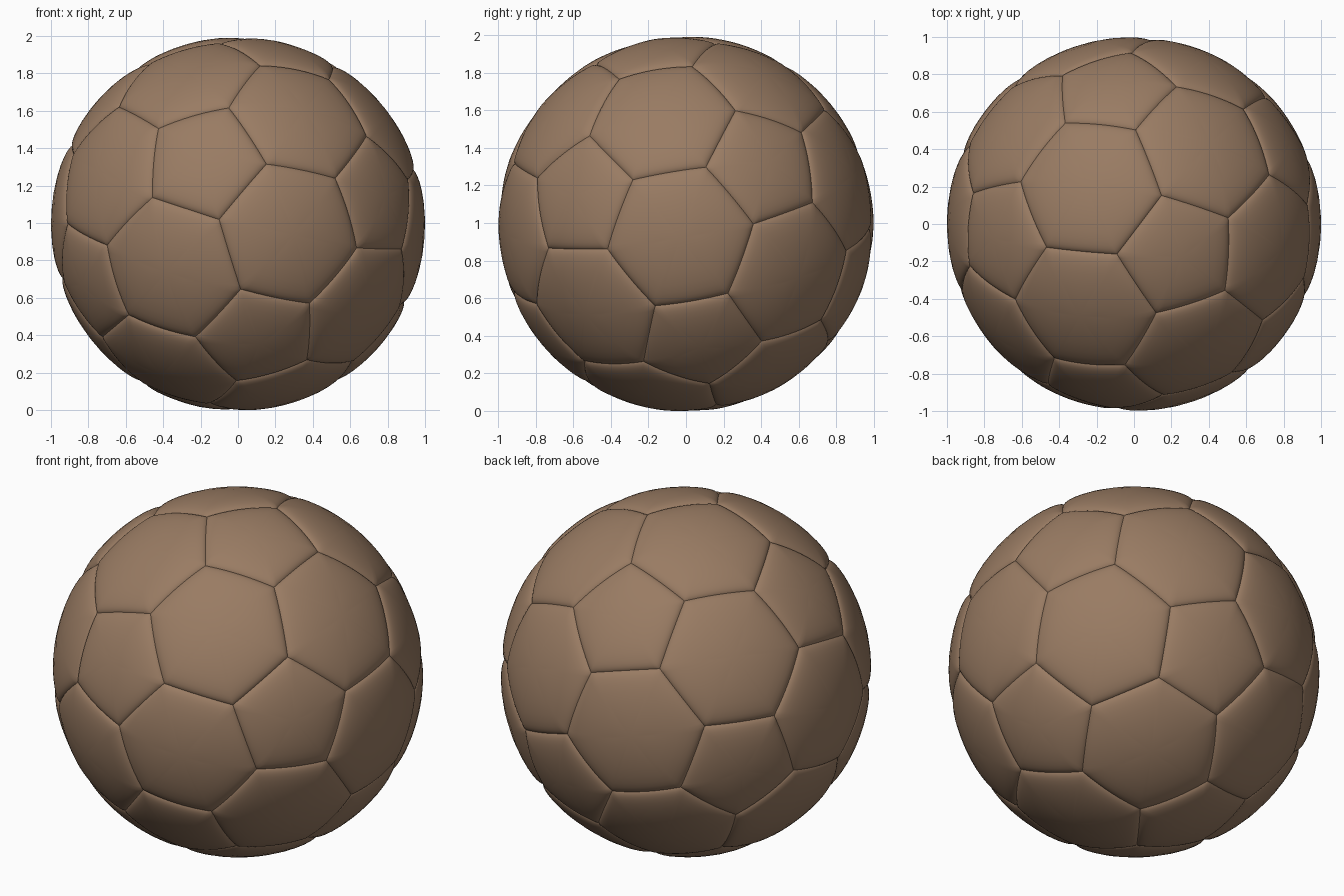
import bpy
import bmesh
import math
from itertools import combinations
from mathutils import Vector

if "Cube" in bpy.data.objects:
    bpy.data.objects.remove(bpy.data.objects["Cube"])

SEGMENTS = 16                                   # steps along each seam
RINGS = (0, .25, .48, .66, .78, .86, .91, .945, .968, .984, .993, 1)

# Orientation: one pentagon axis and the turn about it
axis = Vector((.786, -.594, .149)).normalized()
turn = Vector((.84, .43, .328)) + Vector((.253, -.17, .952)) - Vector((.117, -.76, -.639))
u = (turn - axis * turn.dot(axis)).normalized()
w = axis.cross(u)

# Twelve pentagon centres: icosahedron corners
upper = [axis]
for k in range(5):
    a = math.radians(36 + 72 * k)
    upper.append((axis + 2 * (u * math.cos(a) + w * math.sin(a))) / math.sqrt(5))
ico = upper + [-p for p in upper]


def near(p, q):
    return abs(p.dot(q) - 1 / math.sqrt(5)) < .01


def third(p, q):
    return (2 * p + q) / 3


# Outlines of the 12 pentagons and 20 hexagons
panels = []
for p in ico:
    ring = [q for q in ico if near(p, q)]
    s = (ring[0] - p * ring[0].dot(p)).normalized()
    t = p.cross(s)
    ring.sort(key=lambda q: math.atan2(q.dot(t), q.dot(s)))
    panels.append([third(p, q) for q in ring])
for a, b, c in combinations(ico, 3):
    if near(a, b) and near(b, c) and near(c, a):
        panels.append([third(a, b), third(b, a), third(b, c),
                       third(c, b), third(c, a), third(a, c)])


def puffed(point, normals):
    """Project onto the ball and sink towards the nearest seam."""
    d = point.normalized()
    gap = min(abs(math.asin(max(-1, min(1, d.dot(n))))) for n in normals)
    return d * (1 - .016 * math.exp(-gap / .05) - .008 * math.exp(-gap / .012))


def add_panel(bm, corners):
    centre = sum(corners, Vector()) / len(corners)
    count = len(corners)
    normals = [corners[i].cross(corners[(i + 1) % count]).normalized() for i in range(count)]
    border = [corners[i].lerp(corners[(i + 1) % count], k / SEGMENTS)
              for i in range(count) for k in range(SEGMENTS)]
    middle = bm.verts.new(puffed(centre, normals))
    rows = [[bm.verts.new(puffed(centre.lerp(e, t), normals)) for e in border]
            for t in RINGS[1:]]
    n = len(border)
    for j in range(n):
        k = (j + 1) % n
        bm.faces.new((middle, rows[0][j], rows[0][k]))
        for inner, outer in zip(rows, rows[1:]):
            bm.faces.new((inner[j], outer[j], outer[k], inner[k]))


# Stitched ball, panels welded along the seams
bm = bmesh.new()
for outline in panels:
    add_panel(bm, outline)
bmesh.ops.remove_doubles(bm, verts=bm.verts, dist=1e-4)
bmesh.ops.recalc_face_normals(bm, faces=bm.faces)
floor = min(v.co.z for v in bm.verts)
bmesh.ops.translate(bm, verts=bm.verts, vec=(0, 0, -floor))
mesh = bpy.data.meshes.new("ball")
bm.to_mesh(mesh)
bm.free()

leather = bpy.data.materials.new("brown leather")
leather.diffuse_color = (.32, .2, .125, 1)
leather.use_nodes = True
leather.node_tree.nodes["Principled BSDF"].inputs["Base Color"].default_value = leather.diffuse_color
mesh.materials.append(leather)

ball = bpy.data.objects.new("ball", mesh)
bpy.context.collection.objects.link(ball)
bpy.context.view_layer.objects.active = ball
ball.select_set(True)
bpy.ops.object.shade_smooth_by_angle(angle=math.radians(40))
